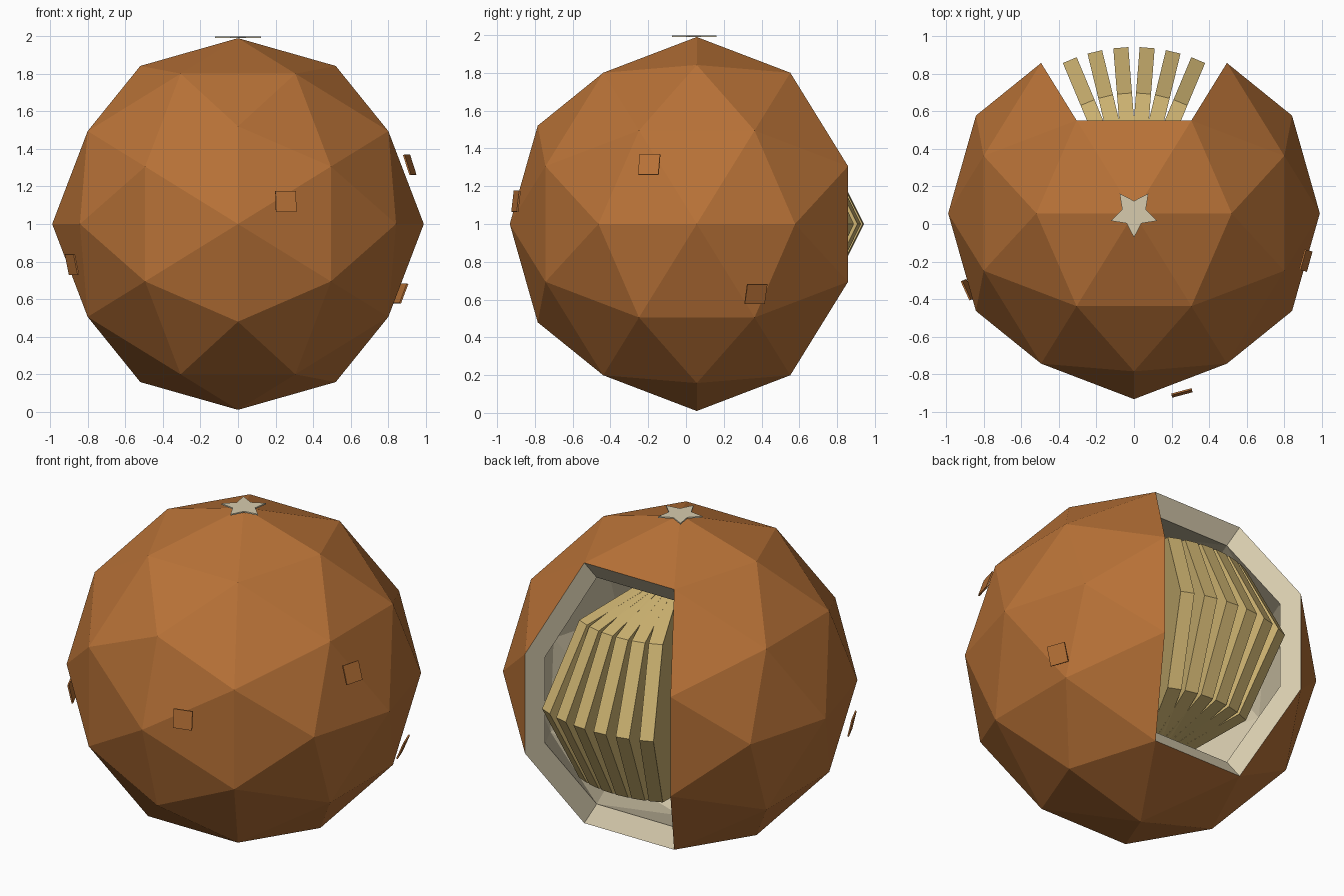
import bpy, bmesh, math
from mathutils import Vector, Matrix

if "Cube" in bpy.data.objects:
    bpy.data.objects.remove(bpy.data.objects["Cube"], do_unlink=True)

CENTRE = Vector((0, 0.057, 1))
RADIUS = 0.99


def material(name, r, g, b):
    m = bpy.data.materials.new(name)
    m.use_nodes = True
    m.diffuse_color = (r, g, b, 1)
    m.node_tree.nodes["Principled BSDF"].inputs["Base Color"].default_value = (r, g, b, 1)
    return m


peel = material("copper brown", 0.48, 0.168, 0.038)
cream = material("cream", 0.68, 0.60, 0.42)
tan = material("tan", 0.61, 0.45, 0.165)


def finish(name, bm, *mats):
    bmesh.ops.recalc_face_normals(bm, faces=bm.faces[:])
    mesh = bpy.data.meshes.new(name)
    bm.to_mesh(mesh)
    bm.free()
    for m in mats:
        mesh.materials.append(m)
    ob = bpy.data.objects.new(name, mesh)
    bpy.context.scene.collection.objects.link(ob)
    return ob


def prism(name, points, depth, mat, matrix):
    """Flat outline in local xy, extruded evenly about z, then placed."""
    bm = bmesh.new()
    face = bm.faces.new([bm.verts.new((x, y, -depth / 2)) for x, y in points])
    top = bmesh.ops.extrude_face_region(bm, geom=[face])["geom"]
    bmesh.ops.translate(bm, vec=(0, 0, depth),
                        verts=[v for v in top if isinstance(v, bmesh.types.BMVert)])
    bmesh.ops.transform(bm, matrix=matrix, verts=bm.verts[:])
    return finish(name, bm, mat)


# Faceted shell: hull of icosahedron corners and edge midpoints, on a sphere
phi = (1 + math.sqrt(5)) / 2
points = set()
for base in ((0, phi, 1), (1 / phi, 1, phi), (0, 0, 1)):
    for turn in range(3):
        for signs in range(8):
            p = [base[(i + turn) % 3] * (-1 if signs >> i & 1 else 1) for i in range(3)]
            points.add(tuple(round(c, 6) + 0.0 for c in Vector(p).normalized()))
bm = bmesh.new()
for p in sorted(points):
    bm.verts.new(Vector(p) * RADIUS)
bmesh.ops.convex_hull(bm, input=bm.verts[:])

# Opening at the back
bmesh.ops.delete(bm, geom=[v for v in bm.verts if v.co.y > 0.83 * RADIUS], context="VERTS")

# Cream lining and rim
rim = [e for e in bm.edges if e.is_boundary]
outer_verts = bm.verts[:]
copy = bmesh.ops.duplicate(bm, geom=outer_verts + bm.edges[:] + bm.faces[:])
inner = copy["vert_map"]
for v in outer_verts:
    inner[v].co = v.co * 0.87
for g in copy["geom"]:
    if isinstance(g, bmesh.types.BMFace):
        g.material_index = 1
for e in rim:
    a, b = e.verts
    bm.faces.new((a, b, inner[b], inner[a])).material_index = 1
bmesh.ops.translate(bm, vec=CENTRE, verts=bm.verts[:])
finish("shell", bm, peel, cream)

# Fan of segments inside the opening
profile = [(0, 0.69), (0.64, 0.485), (0.885, 0), (0.64, -0.485), (0, -0.69)]
for i in range(6):
    angle = math.radians(90 + (i - 2.5) * 9.1)
    place = (Matrix.Translation(CENTRE) @ Matrix.Rotation(angle, 4, "Z")
             @ Matrix.Rotation(math.pi / 2, 4, "X"))
    prism(f"segment_{i + 1}", profile, 0.08, tan, place)

# Small square plates hovering over the shell
h = 0.056
square = [(-h, -h), (h, -h), (h, h), (-h, h)]
spots = [(0.255, -0.9, 1.12), (0.915, -0.195, 1.315),
         (0.865, 0.37, 0.63), (-0.885, -0.35, 0.785)]
for i, spot in enumerate(spots):
    out = Vector(spot) - CENTRE
    place = Matrix.Translation(spot) @ out.to_track_quat("Z", "Y").to_matrix().to_4x4()
    prism(f"surface_plate_{i + 1}", square, 0.009, peel, place)

# Star at the top, one tip toward the front
star = []
for i in range(10):
    r = 0.066 if i % 2 else 0.13
    a = math.radians(36 * i - 90)
    star.append((r * math.cos(a), r * math.sin(a)))
prism("star", star, 0.008, cream, Matrix.Translation(CENTRE + Vector((0, 0, RADIUS + 0.004))))
